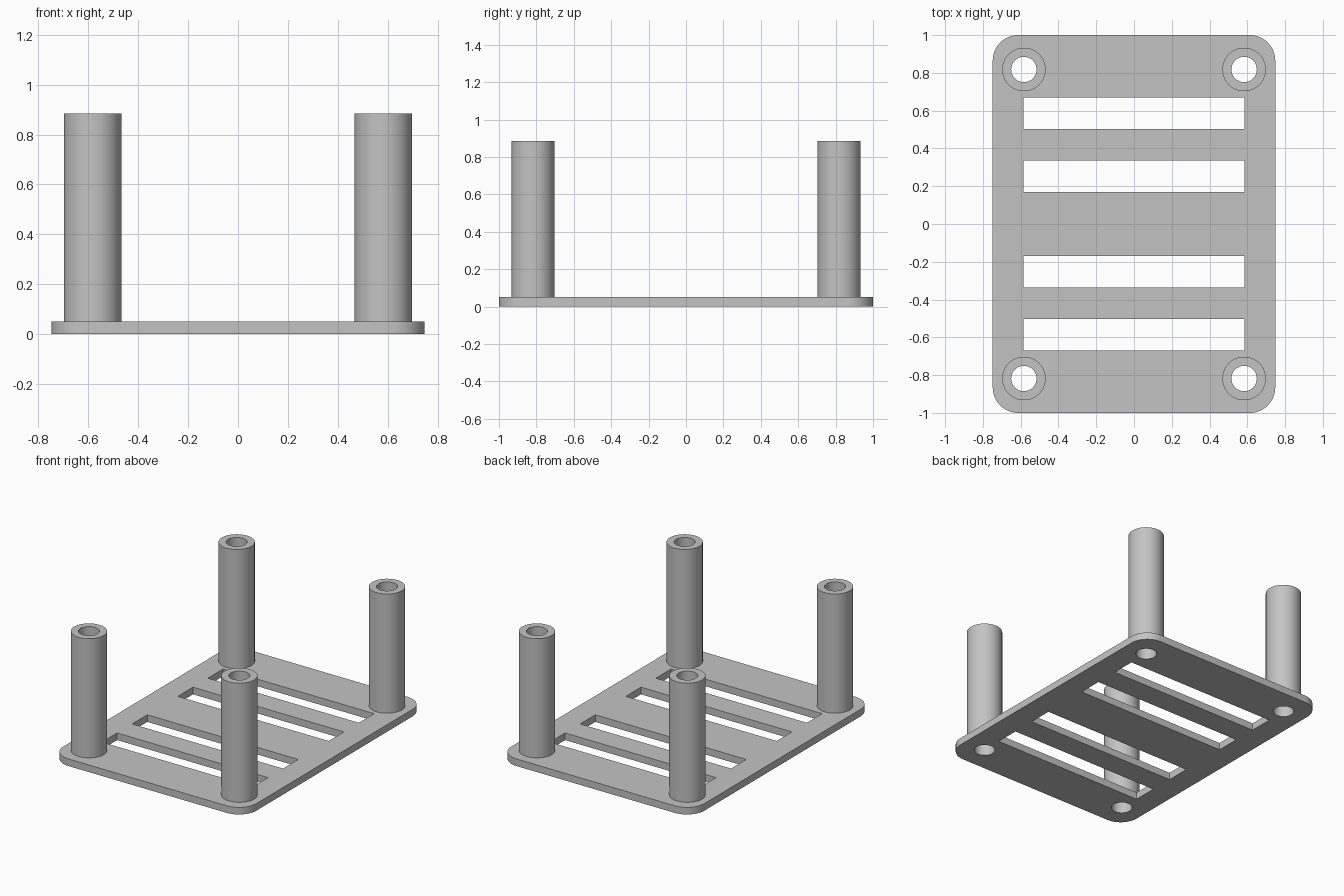
import bpy, bmesh
from math import pi, radians, cos, sin
from mathutils import Matrix, Vector

if "Cube" in bpy.data.objects:
    bpy.data.objects.remove(bpy.data.objects["Cube"], do_unlink=True)

HALF_X, HALF_Y, THICK, CORNER = 0.748, 1.0, 0.05, 0.135
POST_X, POST_Y, POST_R, HOLE_R, POST_TOP = 0.583, 0.818, 0.115, 0.067, 0.885
SLOT_X, SLOT_DEPTH, SLOT_YS = 0.585, 0.168, (0.253, 0.587)
SEGMENTS = 64

grey = bpy.data.materials.new("plain grey")
grey.use_nodes = True
grey.diffuse_color = (0.55, 0.55, 0.55, 1)
grey.node_tree.nodes["Principled BSDF"].inputs["Base Color"].default_value = grey.diffuse_color


def make_object(name, bm):
    bmesh.ops.recalc_face_normals(bm, faces=bm.faces)
    mesh = bpy.data.meshes.new(name)
    bm.to_mesh(mesh)
    bm.free()
    mesh.materials.append(grey)
    obj = bpy.data.objects.new(name, mesh)
    bpy.context.collection.objects.link(obj)
    return obj


def select_only(obj):
    bpy.ops.object.select_all(action="DESELECT")
    obj.select_set(True)
    bpy.context.view_layer.objects.active = obj


def smooth(obj):
    select_only(obj)
    bpy.ops.object.shade_smooth_by_angle(angle=radians(30))


# Base plate: rounded rectangle outline, extruded
bm = bmesh.new()
outline = []
for quarter, (sx, sy) in enumerate([(1, 1), (-1, 1), (-1, -1), (1, -1)]):
    for i in range(17):
        a = (quarter + i / 16) * pi / 2
        outline.append(bm.verts.new((sx * (HALF_X - CORNER) + CORNER * cos(a),
                                     sy * (HALF_Y - CORNER) + CORNER * sin(a), 0)))
bottom = bm.faces.new(outline)
top = bmesh.ops.extrude_face_region(bm, geom=[bottom], use_keep_orig=True)
bmesh.ops.translate(bm, vec=(0, 0, THICK),
                    verts=[v for v in top["geom"] if isinstance(v, bmesh.types.BMVert)])
plate = make_object("base_plate", bm)

# Cutter: four ventilation slots and four screw holes
bm = bmesh.new()
for sy in (-1, 1):
    for y in SLOT_YS:
        bmesh.ops.create_cube(bm, size=1, matrix=Matrix.Translation((0, sy * y, 0))
                              @ Matrix.Diagonal((2 * SLOT_X, SLOT_DEPTH, 1, 1)))
    for sx in (-1, 1):
        bmesh.ops.create_cone(bm, cap_ends=True, segments=SEGMENTS, radius1=HOLE_R,
                              radius2=HOLE_R, depth=1,
                              matrix=Matrix.Translation((sx * POST_X, sy * POST_Y, 0)))
cutter = make_object("plate_cutter", bm)
cutter.hide_render = True
cut = plate.modifiers.new("openings", "BOOLEAN")
cut.operation, cut.solver, cut.object = "DIFFERENCE", "EXACT", cutter
select_only(plate)
bpy.ops.object.modifier_apply(modifier=cut.name)
bpy.data.objects.remove(cutter, do_unlink=True)
smooth(plate)


# Hollow standoff posts: wall profile spun around each axis
def make_post(name, x, y):
    bm = bmesh.new()
    profile = [(POST_R, THICK), (POST_R, POST_TOP), (HOLE_R, POST_TOP), (HOLE_R, THICK)]
    verts = [bm.verts.new((r, 0, z)) for r, z in profile]
    edges = [bm.edges.new((verts[i], verts[(i + 1) % 4])) for i in range(4)]
    bmesh.ops.spin(bm, geom=verts + edges, cent=(0, 0, 0), axis=(0, 0, 1),
                   angle=2 * pi, steps=SEGMENTS, use_merge=True)
    bmesh.ops.remove_doubles(bm, verts=bm.verts, dist=0.0001)
    post = make_object(name, bm)
    post.location = Vector((x, y, 0))
    smooth(post)


for side, sx in (("left", 1), ("right", -1)):
    for end, sy in (("front", -1), ("back", 1)):
        make_post(f"{end}_{side}_post", sx * POST_X, sy * POST_Y)
